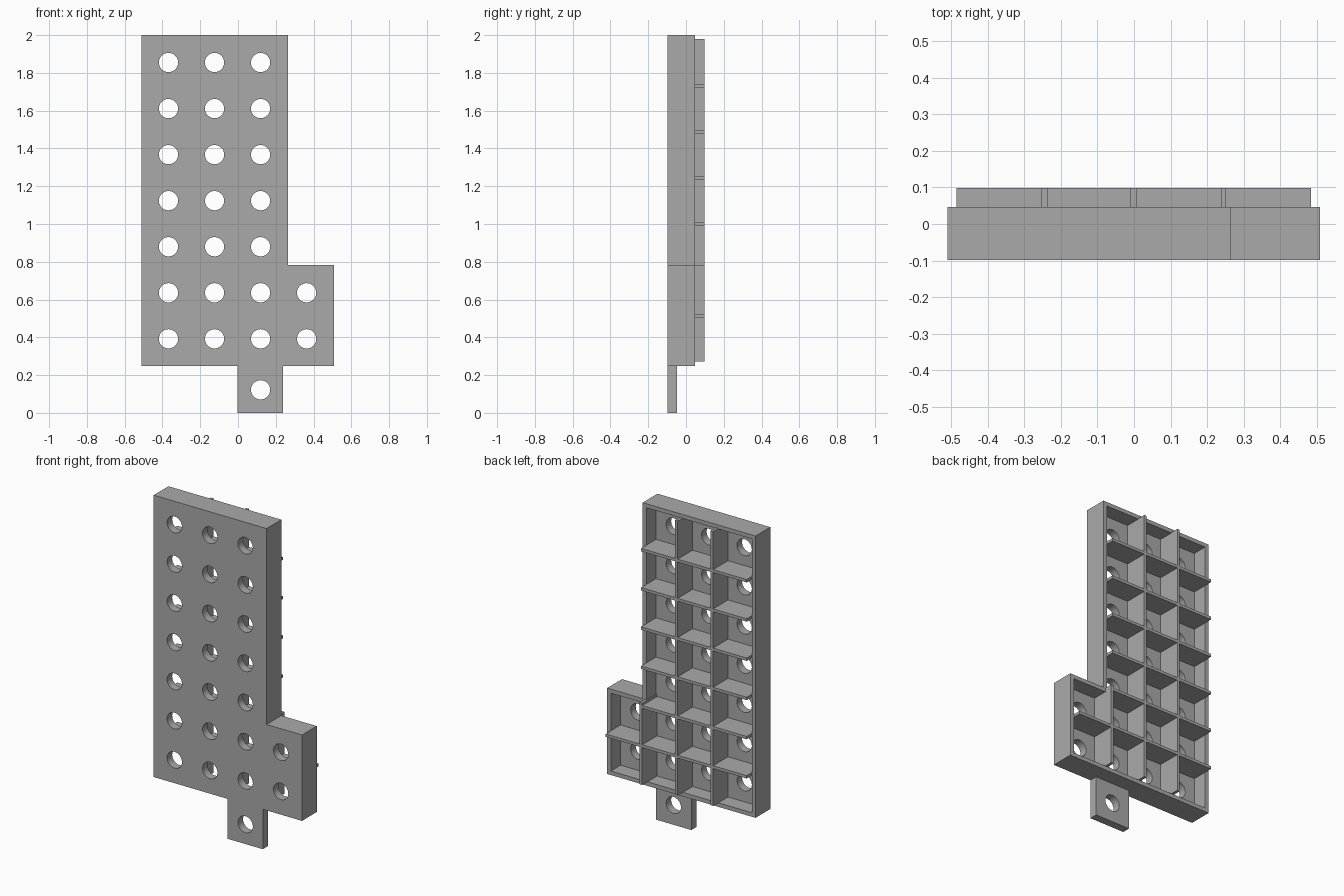
import bpy, bmesh, math

if "Cube" in bpy.data.objects:
    bpy.data.objects.remove(bpy.data.objects["Cube"])

grey = bpy.data.materials.new("grey")
grey.diffuse_color = (0.4, 0.4, 0.4, 1)
grey.use_nodes = True
grey.node_tree.nodes["Principled BSDF"].inputs["Base Color"].default_value = grey.diffuse_color

Y_FRONT, Y_FLOOR, Y_RIM, Y_RIB = -0.098, -0.048, 0.047, 0.098
X0, X_STEP, X1 = -0.511, 0.265, 0.509
Z0, Z_STEP, Z1 = 0.248, 0.782, 2.0
TAB0, TAB1 = -0.003, 0.239
WALL, RIB, PITCH, RADIUS = 0.025, 0.018, 0.2438, 0.051
COLS = [-0.368 + i * PITCH for i in range(4)]
ROWS = [0.392 + i * PITCH for i in range(7)]


def circle(cx, cz, n=32):
    return [(cx + RADIUS * math.cos(2 * math.pi * i / n),
             cz + RADIUS * math.sin(2 * math.pi * i / n)) for i in range(n)]


def sheet(name, loops, ya, yb):
    """Filled x-z outline with holes, extruded from ya to yb."""
    cu = bpy.data.curves.new(name, 'CURVE')
    cu.dimensions = '2D'
    cu.fill_mode = 'BOTH'
    cu.extrude = (yb - ya) / 2
    for pts in loops:
        sp = cu.splines.new('POLY')
        sp.points.add(len(pts) - 1)
        for p, (x, z) in zip(sp.points, pts):
            p.co = (x, z, 0, 1)
        sp.use_cyclic_u = True
    ob = bpy.data.objects.new(name, cu)
    bpy.context.collection.objects.link(ob)
    bpy.ops.object.select_all(action='DESELECT')
    ob.select_set(True)
    bpy.context.view_layer.objects.active = ob
    bpy.ops.object.convert(target='MESH')
    ob = bpy.context.object
    bm = bmesh.new()
    bm.from_mesh(ob.data)
    bmesh.ops.remove_doubles(bm, verts=bm.verts, dist=1e-5)
    for v in bm.verts:
        x, z, d = v.co
        v.co = (x, (ya + yb) / 2 - d, z)
    bmesh.ops.recalc_face_normals(bm, faces=bm.faces)
    bm.to_mesh(ob.data)
    bm.free()
    ob.data.materials.clear()
    ob.data.materials.append(grey)
    bpy.ops.object.shade_smooth_by_angle(angle=math.radians(30))
    return ob


def rect(xa, xb, za, zb):
    return [(xa, za), (xb, za), (xb, zb), (xa, zb)]


# Front plate with hanging tab and all holes
holes = [circle(x, z) for x in COLS[:3] for z in ROWS]
holes += [circle(COLS[3], z) for z in ROWS[:2]]
holes.append(circle(COLS[2], 0.122))
plate = [(X0, Z0), (TAB0, Z0), (TAB0, 0), (TAB1, 0), (TAB1, Z0), (X1, Z0),
         (X1, Z_STEP), (X_STEP, Z_STEP), (X_STEP, Z1), (X0, Z1)]
sheet("front_plate", [plate] + holes, Y_FRONT, Y_FLOOR)


# Rim wall around the stepped body
def body(t):
    return [(X0 + t, Z0 + t), (X1 - t, Z0 + t), (X1 - t, Z_STEP - t),
            (X_STEP - t, Z_STEP - t), (X_STEP - t, Z1 - t), (X0 + t, Z1 - t)]


sheet("rim_wall", [body(0), body(WALL)], Y_FLOOR, Y_RIM)

# Upright ribs between the hole columns, the last one short
for i in range(3):
    x = (COLS[i] + COLS[i + 1]) / 2
    top = Z1 - WALL + 0.004 if i < 2 else Z_STEP
    sheet(f"upright_rib_{i + 1}",
          [rect(x - RIB / 2, x + RIB / 2, Z0 + WALL, top)], Y_FLOOR, Y_RIB)

# Level ribs between the hole rows, the lowest one long
for i in range(6):
    z = (ROWS[i] + ROWS[i + 1]) / 2
    end = (X1 if i == 0 else X_STEP) - WALL
    sheet(f"level_rib_{i + 1}",
          [rect(X0 + WALL, end, z - RIB / 2, z + RIB / 2)], Y_FLOOR, Y_RIB)
